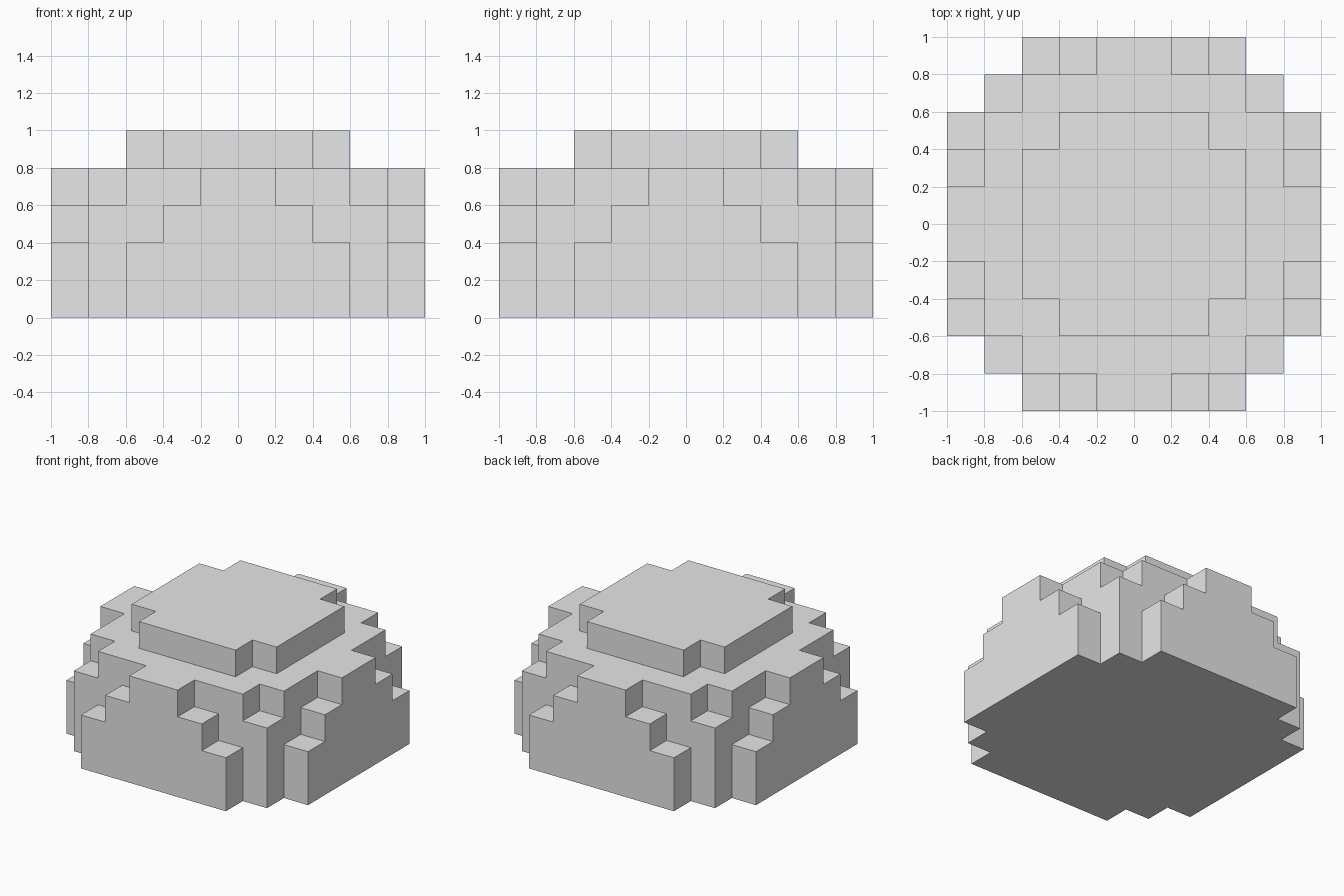
import bpy
import bmesh
import math

if "Cube" in bpy.data.objects:
    bpy.data.objects.remove(bpy.data.objects["Cube"], do_unlink=True)

CELL = 0.2

# Half-widths in cells for each row outward from the centre, layer by layer
BASE = (5, 5, 5, 4, 3)
LAYERS = [BASE, BASE, (5, 5, 4, 4, 2), (5, 4, 4, 3, 1), (3, 3, 2, 0, 0)]


def filled(i, j, k):
    """True where the stepped dome has a block; mirrored in x and y."""
    row = j if j >= 0 else -j - 1
    col = i if i >= 0 else -i - 1
    return 0 <= k < len(LAYERS) and row < 5 and col < LAYERS[k][row]


def block_face(bm, cell, axis, side):
    """Add one outward-facing square of a block."""
    corners = []
    for u, v in ((0, 0), (1, 0), (1, 1), (0, 1)):
        p = list(cell)
        p[axis] += side
        p[(axis + 1) % 3] += u
        p[(axis + 2) % 3] += v
        corners.append(bm.verts.new([c * CELL for c in p]))
    bm.faces.new(corners if side else corners[::-1])


# Stepped dome: only the outer skin of the blocks
bm = bmesh.new()
for k in range(5):
    for j in range(-5, 5):
        for i in range(-5, 5):
            if not filled(i, j, k):
                continue
            for axis in range(3):
                for side in (0, 1):
                    n = [i, j, k]
                    n[axis] += 1 if side else -1
                    if not filled(*n):
                        block_face(bm, (i, j, k), axis, side)

# Weld the squares and merge them into large flat faces
bmesh.ops.remove_doubles(bm, verts=bm.verts, dist=0.001)
bmesh.ops.dissolve_limit(bm, angle_limit=math.radians(1),
                         verts=bm.verts, edges=bm.edges)
mesh = bpy.data.meshes.new("stepped_dome")
bm.to_mesh(mesh)
bm.free()

# Plain grey material
grey = bpy.data.materials.new("light_grey")
grey.use_nodes = True
colour = (0.8, 0.8, 0.8, 1)
grey.diffuse_color = colour
grey.node_tree.nodes["Principled BSDF"].inputs["Base Color"].default_value = colour
mesh.materials.append(grey)

dome = bpy.data.objects.new("stepped_dome", mesh)
bpy.context.collection.objects.link(dome)
